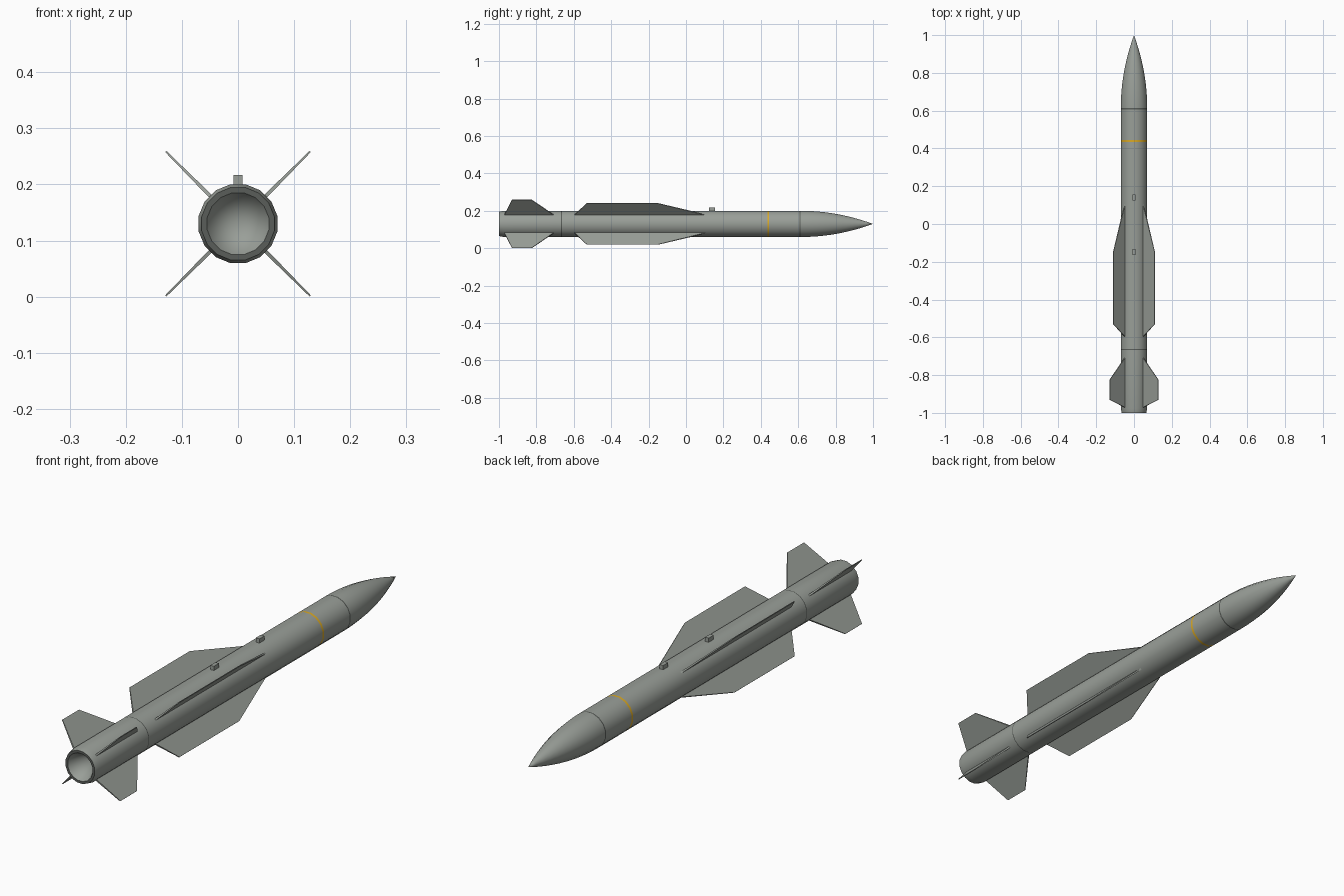
import bpy, bmesh, math
from mathutils import Matrix, Vector

if "Cube" in bpy.data.objects:
    bpy.data.objects.remove(bpy.data.objects["Cube"])

AXIS_Z = 0.13    # height of the body axis
SIDES = 16
R = 0.0715       # body radius


def material(name, rgb):
    m = bpy.data.materials.new(name)
    m.diffuse_color = (*rgb, 1)
    m.use_nodes = True
    m.node_tree.nodes["Principled BSDF"].inputs["Base Color"].default_value = m.diffuse_color
    return m


GREY = material("hull grey", (0.32, 0.345, 0.315))
DARK = material("dark grey", (0.10, 0.11, 0.10))
YELLOW = material("band yellow", (0.70, 0.40, 0.02))


def finish(name, bm, mats, smooth=False):
    bmesh.ops.recalc_face_normals(bm, faces=bm.faces)
    me = bpy.data.meshes.new(name)
    bm.to_mesh(me)
    bm.free()
    for m in mats:
        me.materials.append(m)
    ob = bpy.data.objects.new(name, me)
    bpy.context.collection.objects.link(ob)
    if smooth:
        bpy.ops.object.select_all(action='DESELECT')
        ob.select_set(True)
        bpy.context.view_layer.objects.active = ob
        bpy.ops.object.shade_smooth_by_angle(angle=math.radians(30))
    return ob


def lathe(name, profile, mats):
    """Revolve (y, radius, material index of the following strip) about the y axis."""
    bm = bmesh.new()
    rings = []
    for y, r, _ in profile:
        if r == 0:
            rings.append([bm.verts.new((0, y, AXIS_Z))] * SIDES)
            continue
        angles = [(i + 0.5) * math.tau / SIDES for i in range(SIDES)]
        rings.append([bm.verts.new((r * math.cos(a), y, AXIS_Z + r * math.sin(a)))
                      for a in angles])
    for k in range(len(rings) - 1):
        for i in range(SIDES):
            j = (i + 1) % SIDES
            quad = [rings[k][i], rings[k][j], rings[k + 1][j], rings[k + 1][i]]
            face = bm.faces.new(list(dict.fromkeys(quad)))
            face.material_index = profile[k][2]
    return finish(name, bm, mats, smooth=True)


# Fuselage: nozzle cone, rim, hull with seams and band, pointed ogive nose
profile = [(-0.90, 0, 0), (-1.0, 0.056, 1), (-1.0, 0.066, 0), (-0.975, R, 0),
           (-0.667, R, 1), (-0.663, R, 0), (0.435, R, 2), (0.445, R, 0),
           (0.607, R, 1), (0.613, R, 0)]
for i in range(1, 13):
    t = i / 12
    profile.append((0.613 + 0.387 * t, R * (1 - t * t) if i < 12 else 0, 0))
lathe("fuselage", profile, [GREY, DARK, YELLOW])


def fin(name, outline, angle):
    """Thin plate from (y, radius) points, tapering in thickness to the tip."""
    bm = bmesh.new()
    turn = Matrix.Rotation(-angle, 4, 'Y')
    sides = []
    for s in (-1, 1):
        ring = []
        for y, r in outline:
            half = 0.0035 if r < 0.1 else 0.0015
            ring.append(bm.verts.new(turn @ Vector((r, y, s * half)) + Vector((0, 0, AXIS_Z))))
        sides.append(ring)
        bm.faces.new(ring)
    n = len(outline)
    for i in range(n):
        j = (i + 1) % n
        bm.faces.new([sides[0][i], sides[0][j], sides[1][j], sides[1][i]])
    finish(name, bm, [GREY])


# Four wings and four tail fins in a diagonal cross
WING = [(0.115, 0.066), (-0.15, 0.156), (-0.53, 0.156), (-0.598, 0.066)]
TAIL = [(-0.705, 0.066), (-0.825, 0.182), (-0.93, 0.182), (-0.972, 0.066)]
for i in range(4):
    a = math.radians(45 + 90 * i)
    fin(f"wing_{i + 1}", WING, a)
    fin(f"tail_fin_{i + 1}", TAIL, a)

# Mounting lugs along the top
for i, y in enumerate((0.14, -0.148)):
    bm = bmesh.new()
    bmesh.ops.create_cube(bm, size=1, matrix=Matrix.Translation((0, y, 0.204))
                          @ Matrix.Diagonal((0.016, 0.032, 0.026, 1)))
    finish(f"mounting_lug_{i + 1}", bm, [GREY])
